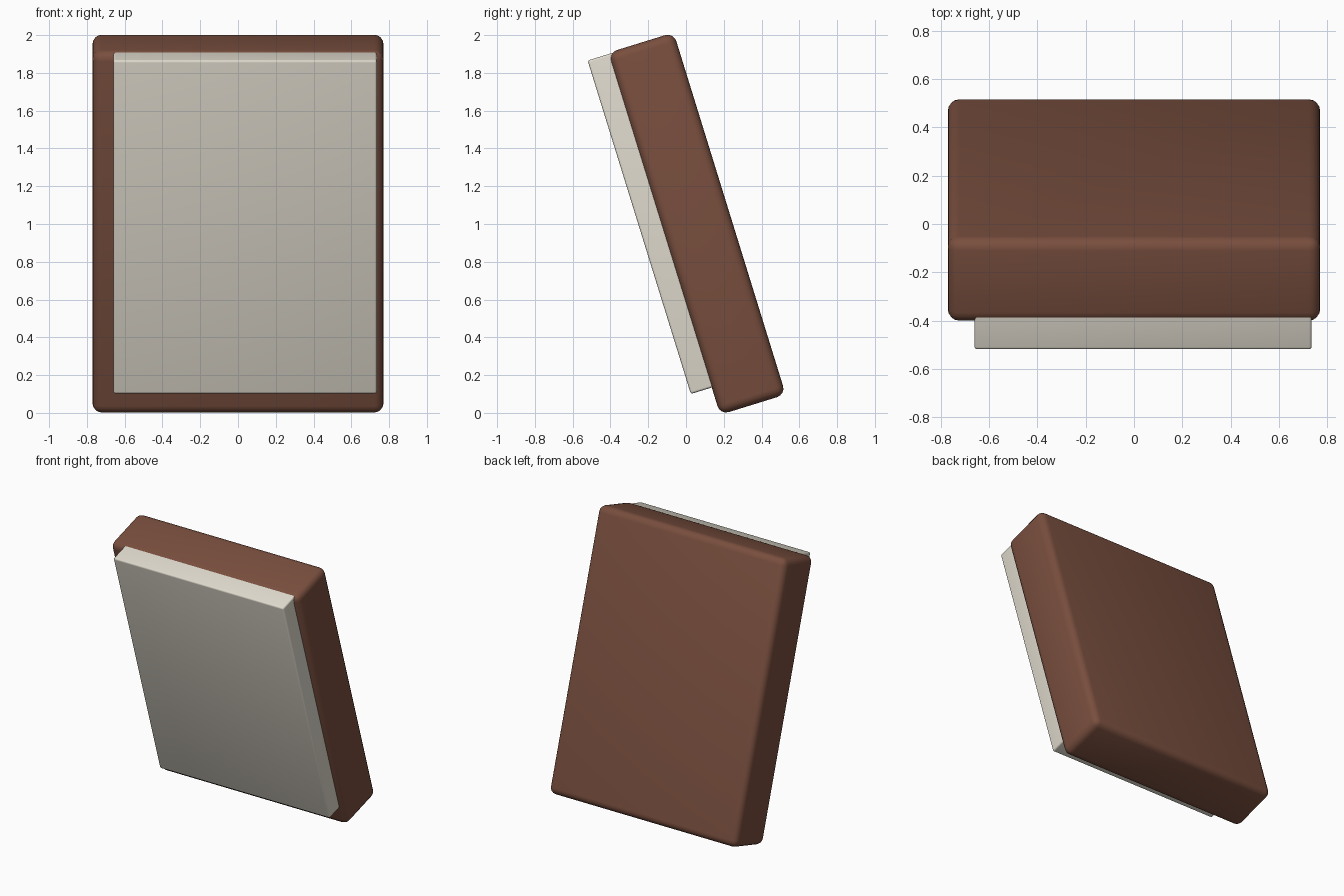
import bpy, bmesh, math
from mathutils import Matrix, Vector

old = bpy.data.objects.get("Cube")
if old:
    bpy.data.objects.remove(old, do_unlink=True)

LEAN = Matrix.Rotation(math.radians(17.2), 4, 'X')


def material(name, colour):
    mat = bpy.data.materials.new(name)
    mat.use_nodes = True
    mat.diffuse_color = (*colour, 1)
    bsdf = next(n for n in mat.node_tree.nodes if n.type == 'BSDF_PRINCIPLED')
    bsdf.inputs["Base Color"].default_value = (*colour, 1)
    return mat


def rounded_block(name, low, high, radius, mat):
    """Smooth box with rounded edges between two corners, leaned back as a whole."""
    low, high = Vector(low), Vector(high)
    bm = bmesh.new()
    bmesh.ops.create_cube(bm, size=1, matrix=Matrix.Diagonal((*(high - low), 1)))
    bmesh.ops.bevel(bm, geom=bm.edges[:], offset=radius, segments=4,
                    affect='EDGES', profile=0.5)
    for face in bm.faces:
        face.smooth = True
    mesh = bpy.data.meshes.new(name)
    bm.to_mesh(mesh)
    bm.free()
    mesh.materials.append(mat)
    obj = bpy.data.objects.new(name, mesh)
    bpy.context.collection.objects.link(obj)
    obj.matrix_world = LEAN @ Matrix.Translation((low + high) / 2)
    return obj


# Thick leaning cover, and the pale slab set into its front
rounded_block("cover", (-0.77, 0.17, -0.063), (0.77, 0.533, 1.943), 0.048,
              material("brown leather", (0.19, 0.077, 0.048)))
rounded_block("pages", (-0.66, 0.054, 0.088), (0.735, 0.32, 1.936), 0.012,
              material("pale paper", (0.74, 0.70, 0.61)))
